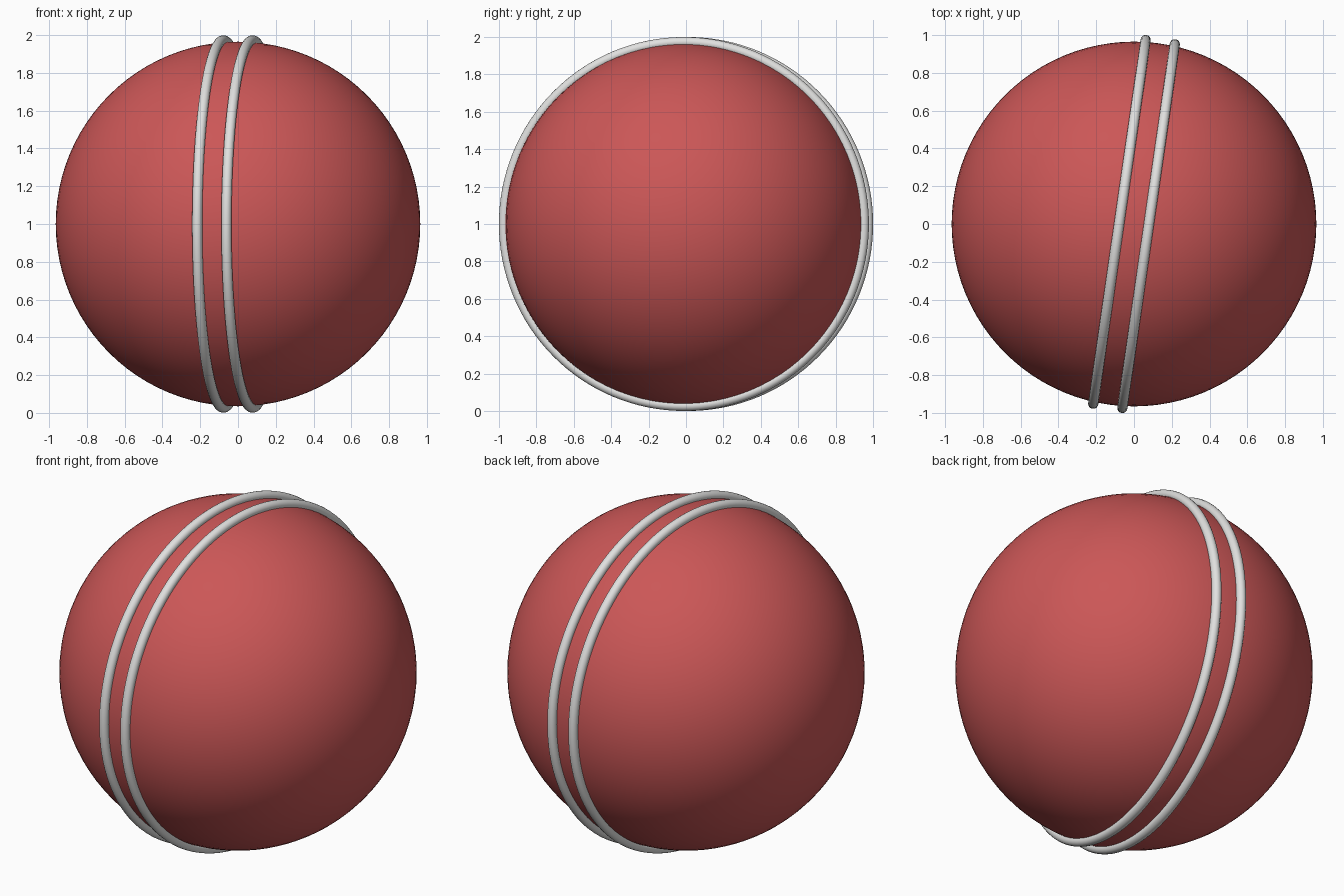
import bpy
from math import radians, sin, cos

cube = bpy.data.objects.get("Cube")
if cube:
    bpy.data.objects.remove(cube, do_unlink=True)


def make_material(name, color):
    mat = bpy.data.materials.new(name)
    mat.use_nodes = True
    mat.diffuse_color = color
    mat.node_tree.nodes["Principled BSDF"].inputs["Base Color"].default_value = color
    return mat


def finish(name, mat):
    obj = bpy.context.object
    obj.name = name
    obj.data.materials.append(mat)
    bpy.ops.object.shade_smooth()


red = make_material("red_leather", (0.6, 0.095, 0.095, 1))
pale = make_material("pale_grey_thread", (0.75, 0.75, 0.74, 1))

# Ball
bpy.ops.mesh.primitive_uv_sphere_add(segments=96, ring_count=48, radius=0.965, location=(0, 0, 1))
finish("ball", red)

# Two parallel seam rings, turned slightly about the vertical
turn = radians(8.2)
for name, offset in (("right_seam", -0.078), ("left_seam", 0.078)):
    bpy.ops.mesh.primitive_torus_add(
        major_radius=0.972, minor_radius=0.027, major_segments=128, minor_segments=16,
        location=(offset * cos(turn), -offset * sin(turn), 1),
        rotation=(0, radians(90), -turn))
    finish(name, pale)
